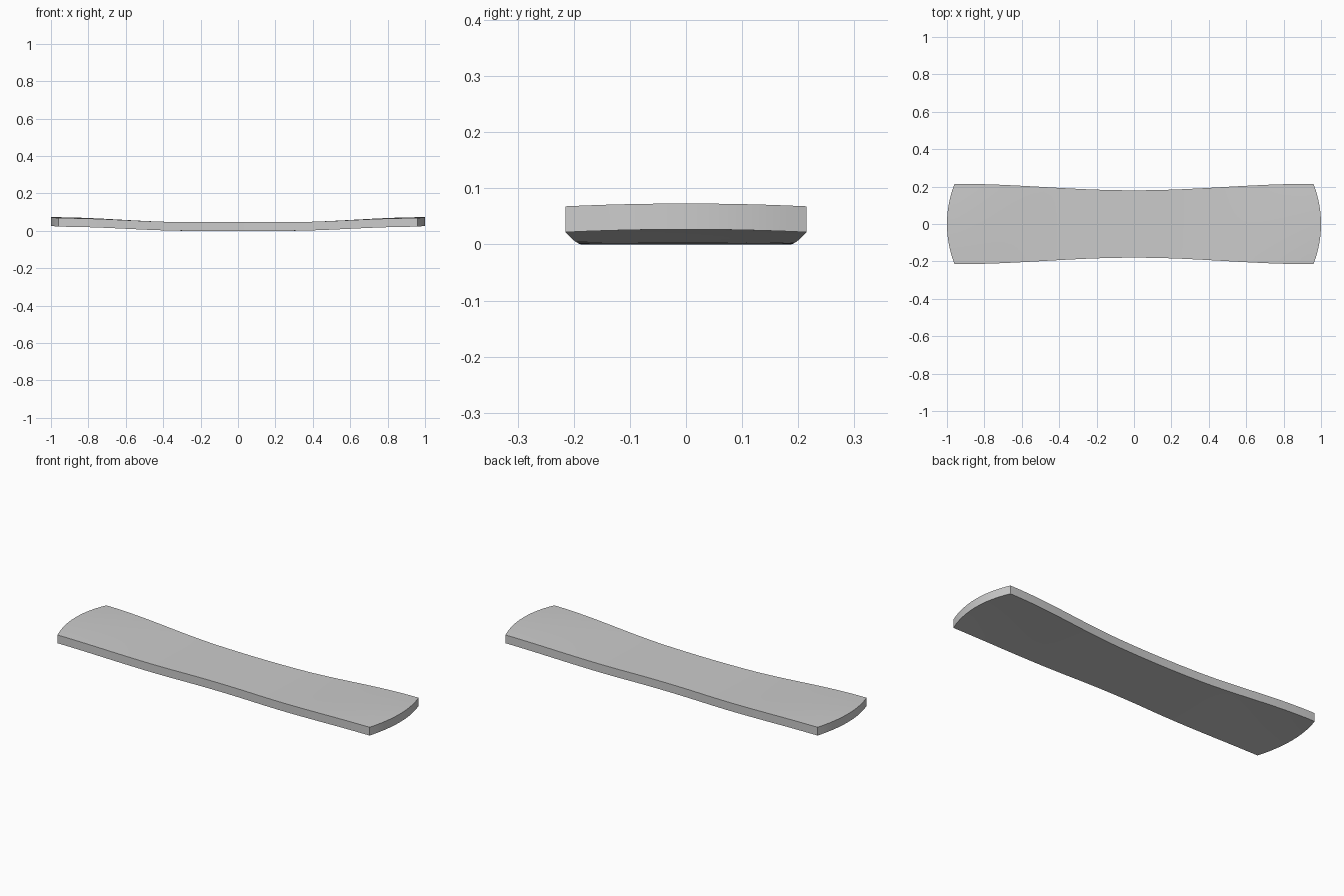
import bpy, bmesh, math

if "Cube" in bpy.data.objects:
    bpy.data.objects.remove(bpy.data.objects["Cube"])

NX, NY, THICK = 40, 12, 0.046


def ease(t):
    t = max(0.0, min(1.0, t))
    return 0.5 - 0.5 * math.cos(math.pi * t)


# Underside sheet: waisted outline, bowed ends, lifted and slightly crowned tips
bm = bmesh.new()
bmesh.ops.create_grid(bm, x_segments=NX, y_segments=NY, size=1)
for vert in bm.verts:
    u, v = vert.co.x, vert.co.y
    x = u * (0.96 + 0.04 * (1 - v * v))
    half_width = 0.18 + 0.035 * ease(abs(u))
    lift = ease((abs(u) - 0.25) / 0.75)
    vert.co = (x, v * half_width, lift * (0.022 + 0.005 * (1 - v * v)))

# Thicken straight up into a plank
result = bmesh.ops.extrude_face_region(bm, geom=bm.faces[:], use_keep_orig=True)
top = [g for g in result["geom"] if isinstance(g, bmesh.types.BMVert)]
bmesh.ops.translate(bm, verts=top, vec=(0, 0, THICK))
bmesh.ops.recalc_face_normals(bm, faces=bm.faces[:])

mesh = bpy.data.meshes.new("curved_plank")
bm.to_mesh(mesh)
bm.free()
plank = bpy.data.objects.new("curved_plank", mesh)
bpy.context.collection.objects.link(plank)

# Smooth faces with crisp rim edges
bpy.context.view_layer.objects.active = plank
plank.select_set(True)
bpy.ops.object.shade_smooth_by_angle(angle=math.radians(30))
